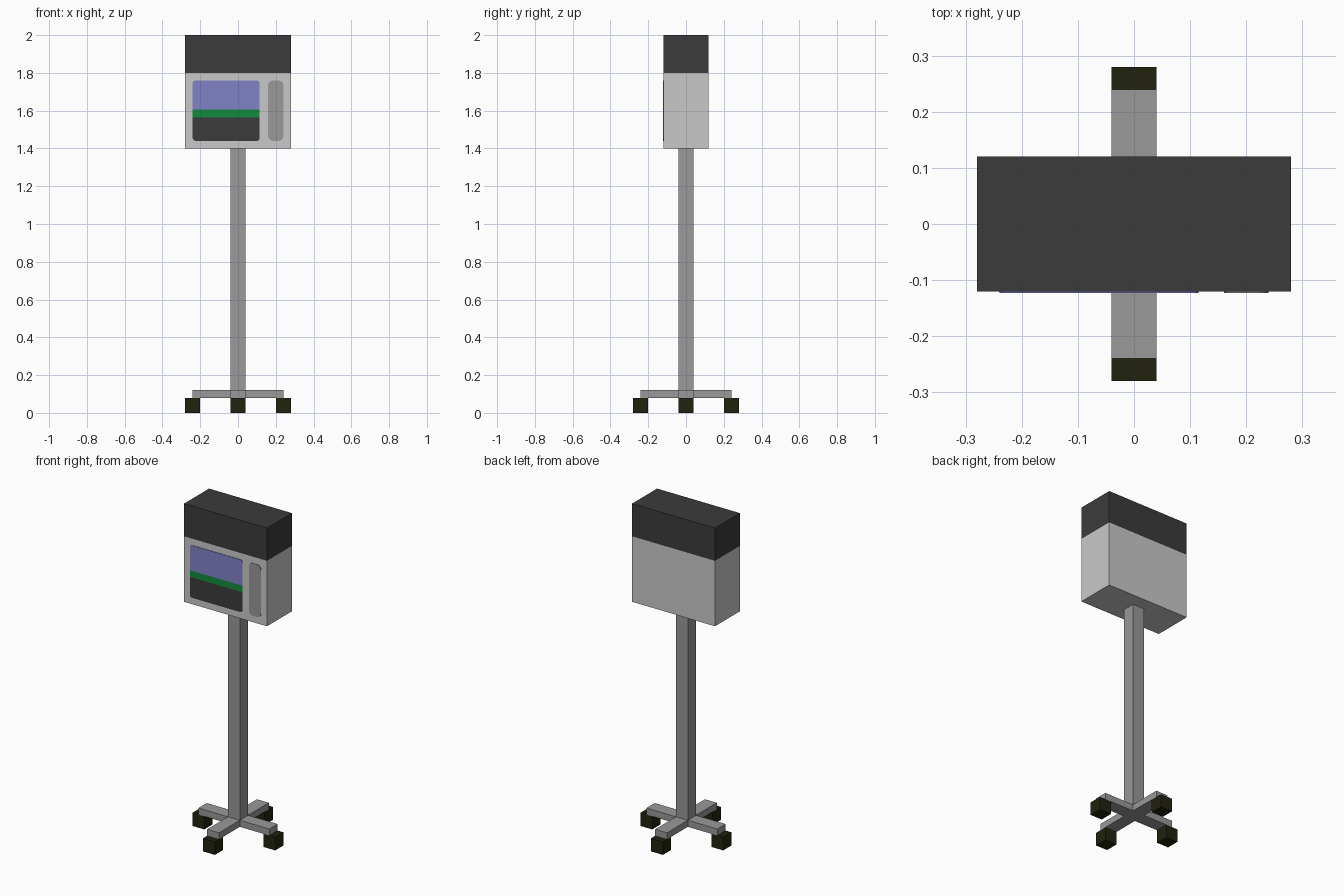
import bpy, bmesh, math

if "Cube" in bpy.data.objects:
    bpy.data.objects.remove(bpy.data.objects["Cube"])


def material(name, r, g, b):
    m = bpy.data.materials.new(name)
    m.diffuse_color = (r, g, b, 1)
    m.use_nodes = True
    m.node_tree.nodes["Principled BSDF"].inputs["Base Color"].default_value = m.diffuse_color
    return m


LIGHT = material("light grey", 0.584, 0.584, 0.584)
GREY = material("mid grey", 0.319, 0.319, 0.319)
DARK = material("charcoal", 0.044, 0.044, 0.044)
RUBBER = material("dark rubber", 0.016, 0.016, 0.005)
BLUE = material("screen blue", 0.223, 0.223, 0.578)
GREEN = material("strip green", 0.007, 0.254, 0.048)


def finish(name, bm, mat):
    bmesh.ops.recalc_face_normals(bm, faces=bm.faces)
    mesh = bpy.data.meshes.new(name)
    bm.to_mesh(mesh)
    bm.free()
    mesh.materials.append(mat)
    obj = bpy.data.objects.new(name, mesh)
    bpy.context.collection.objects.link(obj)
    return obj


def box(name, mat, x0, x1, y0, y1, z0, z1):
    bm = bmesh.new()
    bmesh.ops.create_cube(bm, size=1)
    for v in bm.verts:
        v.co = (x1 if v.co.x > 0 else x0,
                y1 if v.co.y > 0 else y0,
                z1 if v.co.z > 0 else z0)
    return finish(name, bm, mat)


def extrude_outline(name, mat, points, offset):
    bm = bmesh.new()
    face = bm.faces.new([bm.verts.new(p) for p in points])
    new = bmesh.ops.extrude_face_region(bm, geom=[face], use_keep_orig=True)["geom"]
    bmesh.ops.translate(bm, vec=offset,
                        verts=[g for g in new if isinstance(g, bmesh.types.BMVert)])
    return finish(name, bm, mat)


def plate(name, mat, x0, x1, z0, z1, r_top=0.0, r_bottom=0.0):
    """Thin plate on the front face, with rounded top and/or bottom corners."""
    pts = []
    for i, (x, z, sx, sz, r) in enumerate([(x1, z1, -1, -1, r_top), (x0, z1, 1, -1, r_top),
                                           (x0, z0, 1, 1, r_bottom), (x1, z0, -1, 1, r_bottom)]):
        steps = 4 if r else 0
        for k in range(steps + 1):
            a = math.pi / 2 * (i + k / max(steps, 1))
            pts.append((x + sx * r + r * math.cos(a), -0.12, z + sz * r + r * math.sin(a)))
    return extrude_outline(name, mat, pts, (0, -0.003, 0))


# Cross-shaped foot, one outline turned through four quarters
cross = []
for k in range(4):
    c, s = round(math.cos(k * math.pi / 2)), round(math.sin(k * math.pi / 2))
    for x, y in [(0.24, -0.04), (0.24, 0.04), (0.04, 0.04)]:
        cross.append((c * x - s * y, s * x + c * y, 0.08))
extrude_outline("cross_foot", GREY, cross, (0, 0, 0.04))

# Wheels at the arm ends
for side, cx, cy in [("right", 0.24, 0), ("left", -0.24, 0), ("back", 0, 0.24), ("front", 0, -0.24)]:
    box(side + "_wheel", RUBBER, cx - 0.04, cx + 0.04, cy - 0.04, cy + 0.04, 0, 0.08)

# Pole, cabinet and dark top
box("pole", GREY, -0.04, 0.04, -0.04, 0.04, 0.12, 1.4)
box("cabinet", LIGHT, -0.28, 0.28, -0.12, 0.12, 1.4, 1.8)
box("top_unit", DARK, -0.28, 0.28, -0.12, 0.12, 1.8, 2.0)

# Front panel details
plate("screen", BLUE, -0.24, 0.115, 1.605, 1.76, r_top=0.015)
plate("status_strip", GREEN, -0.24, 0.115, 1.565, 1.605)
plate("lower_panel", DARK, -0.24, 0.115, 1.44, 1.565, r_bottom=0.015)
plate("control_strip", GREY, 0.16, 0.24, 1.44, 1.76, r_top=0.025, r_bottom=0.025)
